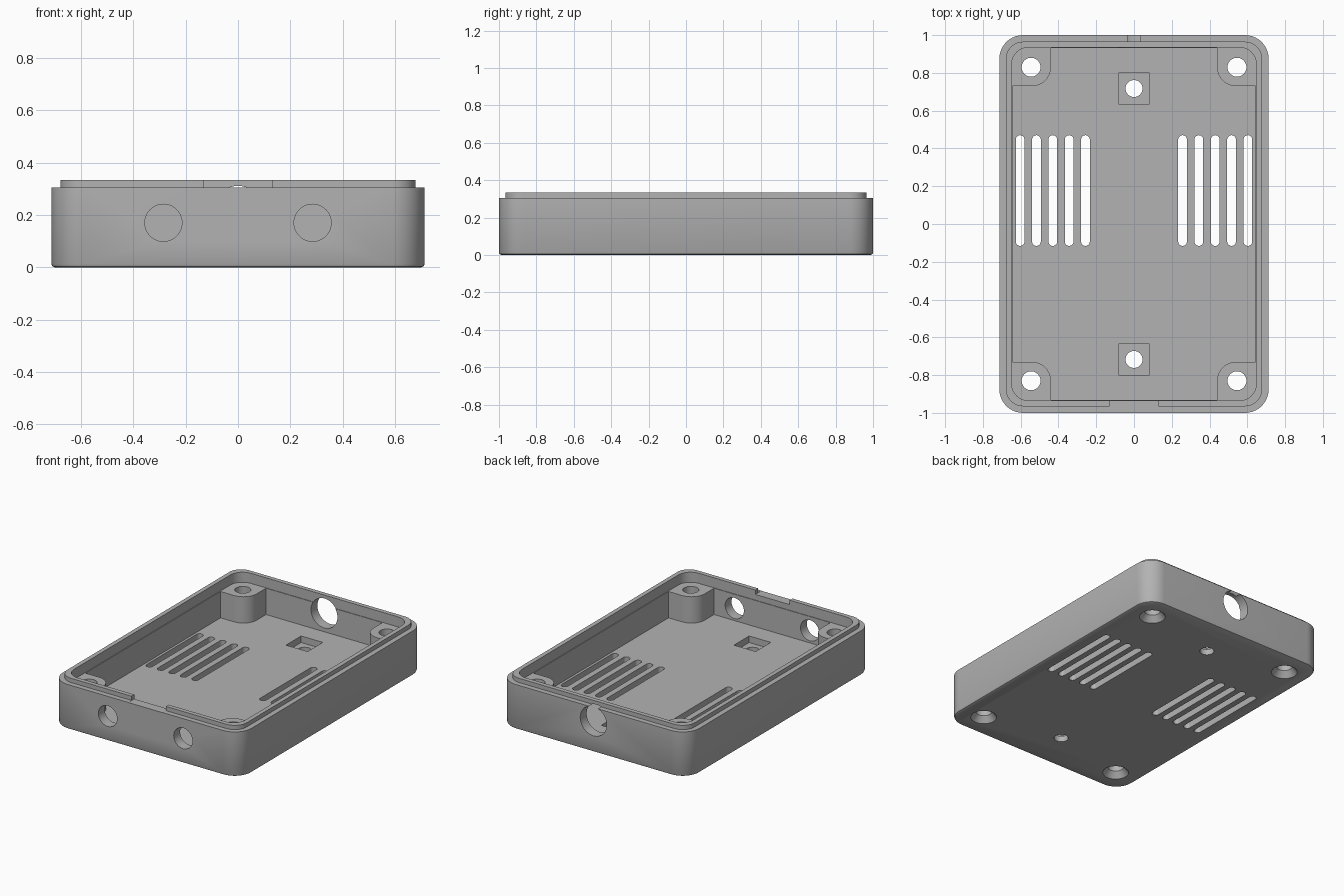
import bpy, bmesh, math

cube = bpy.data.objects.get("Cube")
if cube:
    bpy.data.objects.remove(cube, do_unlink=True)

RIM, TOP, FLOOR, LEDGE = 0.305, 0.334, 0.085, 0.265

plastic = bpy.data.materials.new("grey_plastic")
plastic.use_nodes = True
GREY = (0.45, 0.45, 0.45, 1)
plastic.diffuse_color = GREY
plastic.node_tree.nodes["Principled BSDF"].inputs["Base Color"].default_value = GREY


def mirror_quadrant(q):
    """Closed outline from its +x +y quarter."""
    return (q + [(-x, y) for x, y in reversed(q)]
            + [(-x, -y) for x, y in q] + [(x, -y) for x, y in reversed(q)])


def rounded(hx, hy, r, steps=10):
    """Rounded rectangle outline; a circle when hx = hy = r."""
    arc = [math.pi / 2 * i / steps for i in range(steps + 1)]
    return mirror_quadrant([(hx - r + r * math.cos(a), hy - r + r * math.sin(a)) for a in arc])


def circle(r):
    return rounded(r, r, r)


def box(hx, hy):
    return mirror_quadrant([(hx, hy)])


def loft(name, rings, loc=(0, 0, 0), tilt=0):
    """Solid through stacked outlines, each given as (outline, z)."""
    bm = bmesh.new()
    loops = [[bm.verts.new((x, y, z)) for x, y in pts] for pts, z in rings]
    n = len(loops[0])
    for a, b in zip(loops, loops[1:]):
        for i in range(n):
            j = (i + 1) % n
            bm.faces.new((a[i], a[j], b[j], b[i]))
    bm.faces.new(loops[0][::-1])
    bm.faces.new(loops[-1])
    bmesh.ops.remove_doubles(bm, verts=bm.verts, dist=1e-5)
    bmesh.ops.recalc_face_normals(bm, faces=bm.faces)
    mesh = bpy.data.meshes.new(name)
    bm.to_mesh(mesh)
    bm.free()
    mesh.materials.append(plastic)
    obj = bpy.data.objects.new(name, mesh)
    obj.location = loc
    obj.rotation_euler.x = tilt
    bpy.context.collection.objects.link(obj)
    return obj


def prism(name, outline, z0, z1, **kw):
    return loft(name, [(outline, z0), (outline, z1)], **kw)


# Outer body with eased bottom edge and raised lip
def shell(inset):
    return rounded(0.713 - inset, 1 - inset, 0.125 - inset)


body = loft("enclosure_base", [
    (shell(0.012), 0), (shell(0.004), 0.004), (shell(0), 0.012),
    (shell(0), RIM), (shell(0.035), RIM), (shell(0.035), TOP)])

# Cavity: shallow upper step, then a deep pocket that leaves four corner posts
px, py, fillet = 0.44, 0.73, 0.1
curve = [math.pi * (1.5 - i / 20) for i in range(11)]
pocket = mirror_quadrant(
    [(0.643, py)]
    + [(px + fillet + fillet * math.cos(a), py + fillet + fillet * math.sin(a)) for a in curve]
    + [(px, 0.931)])
cutters = [
    prism("upper_cavity", rounded(0.648, 0.935, 0.09), LEDGE, 0.5),
    prism("lower_cavity", pocket, FLOOR, 0.3),
]

# Countersunk screw holes through the posts
for sx in (-1, 1):
    for sy in (-1, 1):
        cutters.append(loft("post_hole", [
            (circle(0.09), -0.01), (circle(0.05), 0.04), (circle(0.05), 0.5)],
            loc=(sx * 0.545, sy * 0.83, 0)))

# Mounting holes with square nut recesses
for sy in (-1, 1):
    cutters.append(prism("mount_hole", circle(0.045), -0.1, 0.2, loc=(0, sy * 0.717, 0)))
    cutters.append(prism("nut_recess", box(0.082, 0.082), 0.04, 0.2, loc=(0, sy * 0.717, 0)))

# Vent slots in the floor
for sx in (-1, 1):
    for i in range(5):
        cutters.append(prism("vent_slot", rounded(0.023, 0.293, 0.023), -0.1, 0.2,
                             loc=(sx * (0.257 + 0.0865 * i), 0.177, 0)))

# Round ports in the front and back walls
for name, x, y, z, r in (("front_port", -0.285, -1, 0.17, 0.071),
                         ("front_port", 0.285, -1, 0.17, 0.071),
                         ("back_port", 0, 1, 0.211, 0.1)):
    cutters.append(prism(name, circle(r), -0.15, 0.15, loc=(x, y, z), tilt=math.pi / 2))

# Gap in the front lip
cutters.append(prism("lip_gap", box(0.13, 0.09), RIM - 0.001, 0.5, loc=(0, -1, 0)))

# Cut everything, then drop the cutters
bpy.context.view_layer.objects.active = body
for cutter in cutters:
    cutter.hide_render = True
    mod = body.modifiers.new(cutter.name, "BOOLEAN")
    mod.operation = "DIFFERENCE"
    mod.solver = "EXACT"
    mod.object = cutter
    bpy.ops.object.modifier_apply(modifier=mod.name)
for cutter in cutters:
    bpy.data.objects.remove(cutter, do_unlink=True)

bpy.ops.object.select_all(action="DESELECT")
body.select_set(True)
bpy.ops.object.shade_smooth_by_angle(angle=math.radians(30))
